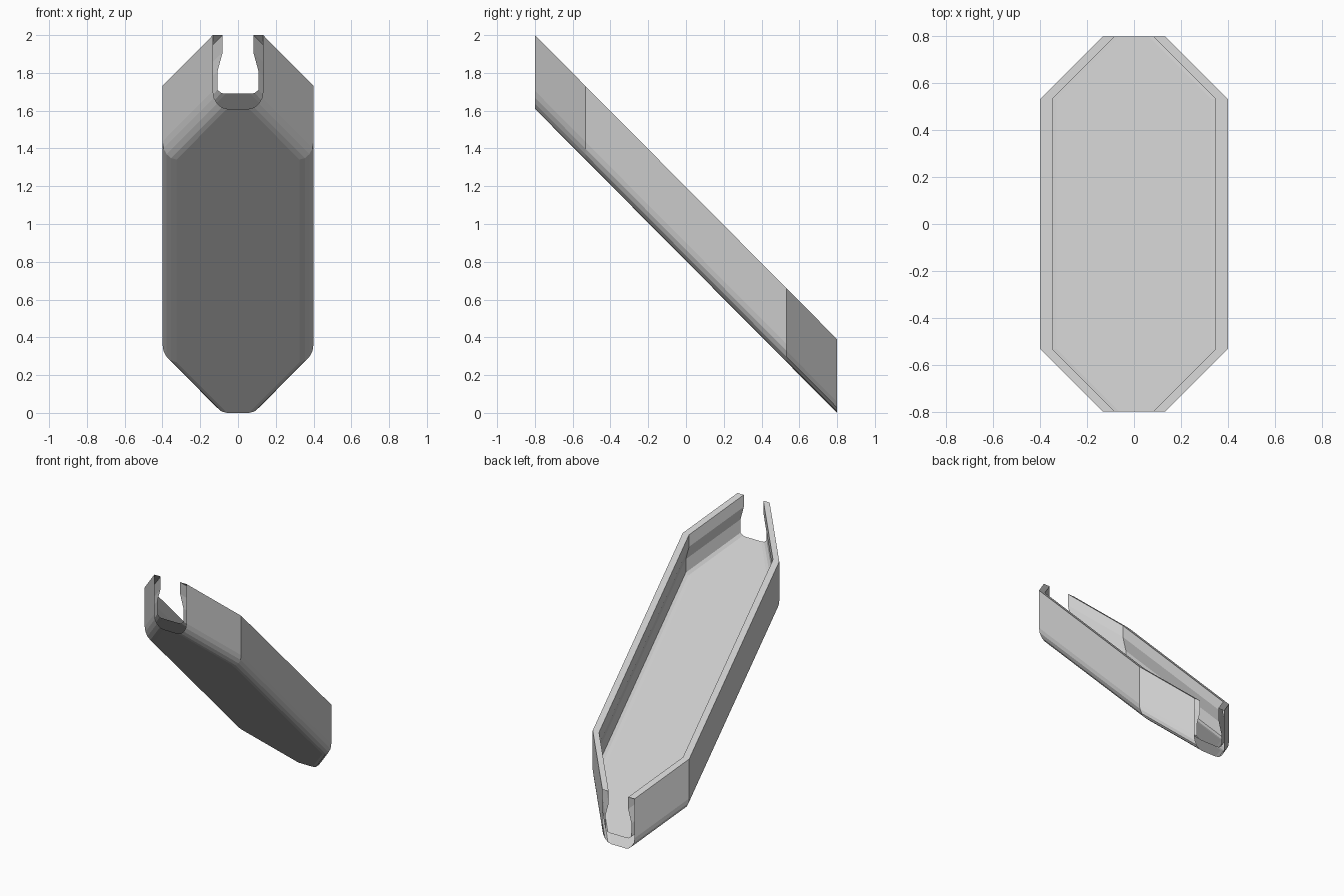
import bpy, bmesh, math

cube = bpy.data.objects.get("Cube")
if cube:
    bpy.data.objects.remove(cube, do_unlink=True)

# One plain grey material
grey = bpy.data.materials.new("plain grey")
grey.use_nodes = True
colour = (0.6, 0.6, 0.6, 1)
grey.diffuse_color = colour
grey.node_tree.nodes["Principled BSDF"].inputs["Base Color"].default_value = colour

HALF_LENGTH, SHOULDER = 0.8, 0.533
NARROW, WIDE = 0.133, 0.4
HEIGHT, DROP = 0.39, 1.61

# Half cross-section as (distance in from the outer edge, height):
# rounded underside, outer wall, rim, stepped inner wall, floor edge
round_in, round_up, steps = 0.075, 0.095, 4
half = []
for i in range(steps + 1):
    a = math.pi / 2 * i / steps
    half.append((round_in * (1 - math.sin(a)), round_up * (1 - math.cos(a))))
half += [(0, HEIGHT), (0.052, HEIGHT), (0.052, 0.3),
         (0.025, 0.2), (0.025, 0.1), (0.045, 0.083), (0.07, 0.08)]


def section(bm, y, half_width):
    """Ring of vertices around the hollow shell at one station."""
    base = (HALF_LENGTH - y) * DROP / (2 * HALF_LENGTH)
    right = [(half_width - d, h) for d, h in half]
    left = [(-x, h) for x, h in reversed(right)]
    return [bm.verts.new((x, y, base + h)) for x, h in right + left]


# Sloping hollow-walled tray, open at both ends
bm = bmesh.new()
stations = [(-HALF_LENGTH, NARROW), (-SHOULDER, WIDE),
            (SHOULDER, WIDE), (HALF_LENGTH, NARROW)]
rings = [section(bm, y, w) for y, w in stations]
for a, b in zip(rings, rings[1:]):
    for i in range(len(a)):
        j = (i + 1) % len(a)
        bm.faces.new((a[i], a[j], b[j], b[i]))
bmesh.ops.recalc_face_normals(bm, faces=bm.faces)

mesh = bpy.data.meshes.new("sloping_tray")
bm.to_mesh(mesh)
bm.free()
mesh.materials.append(grey)
tray = bpy.data.objects.new("sloping_tray", mesh)
bpy.context.collection.objects.link(tray)
